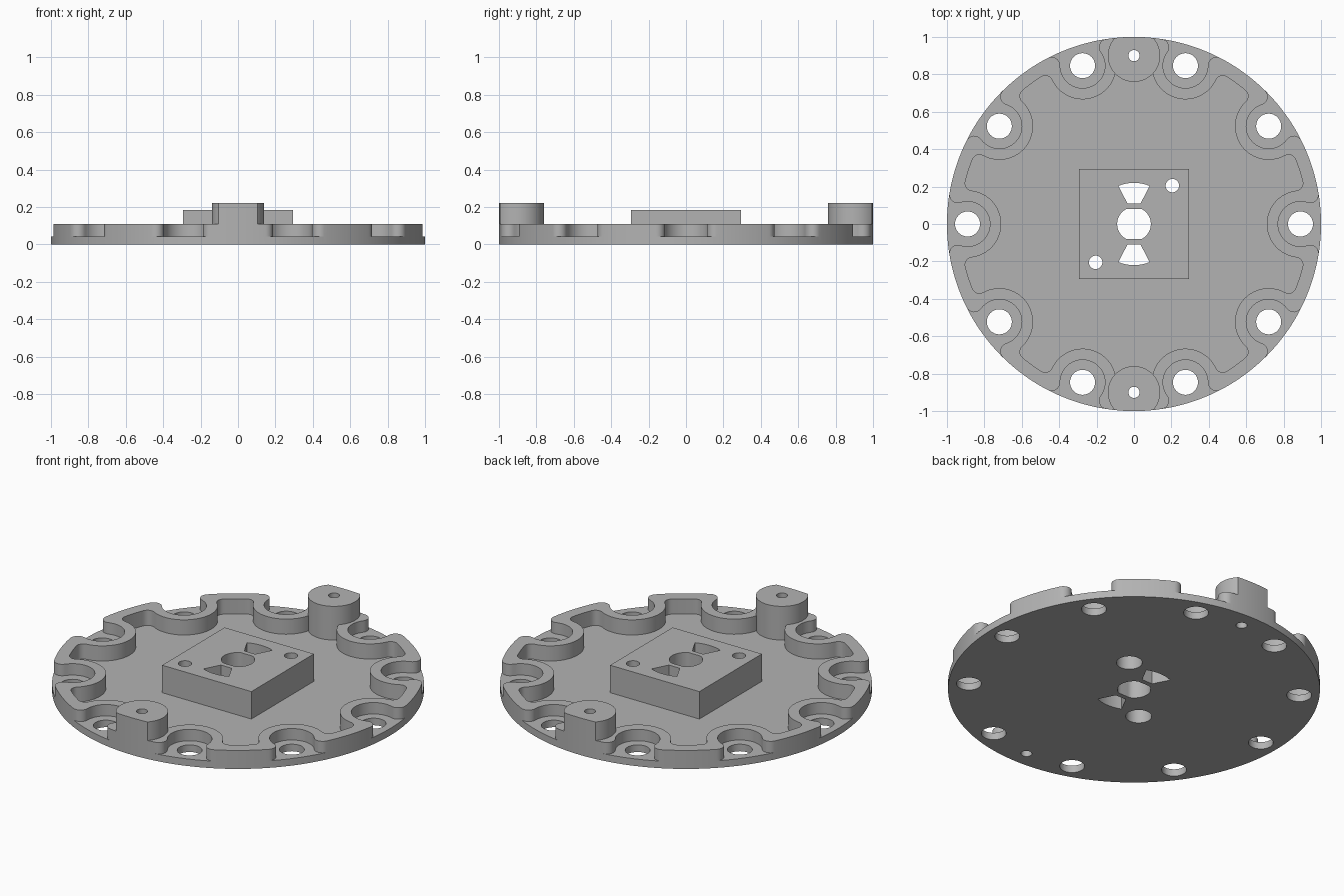
import bpy, bmesh, math
from math import sin, cos, pi, atan2, hypot

if "Cube" in bpy.data.objects:
    bpy.data.objects.remove(bpy.data.objects["Cube"])

HOLE_D = 0.89            # bolt circle radius
SECTORS = 10
FLOOR, LEDGE, RIM, BLOCK, POST = 0.02, 0.042, 0.11, 0.183, 0.22

grey = bpy.data.materials.new("mid grey")
grey.diffuse_color = (0.45, 0.45, 0.45, 1)
grey.use_nodes = True
grey.node_tree.nodes["Principled BSDF"].inputs["Base Color"].default_value = grey.diffuse_color


def make_object(name, bm):
    bmesh.ops.recalc_face_normals(bm, faces=bm.faces)
    me = bpy.data.meshes.new(name)
    bm.to_mesh(me)
    bm.free()
    me.materials.append(grey)
    ob = bpy.data.objects.new(name, me)
    bpy.context.collection.objects.link(ob)
    return ob


def prism(bm, pts, z0, z1):
    """Extrude a closed 2D outline between two heights."""
    lo = [bm.verts.new((x, y, z0)) for x, y in pts]
    hi = [bm.verts.new((x, y, z1)) for x, y in pts]
    bm.faces.new(lo[::-1])
    bm.faces.new(hi)
    n = len(pts)
    for i in range(n):
        j = (i + 1) % n
        bm.faces.new((lo[i], lo[j], hi[j], hi[i]))


def circle(cx, cy, r, n=32):
    return [(cx + r * cos(2 * pi * i / n), cy + r * sin(2 * pi * i / n)) for i in range(n)]


def arc(cx, cy, r, a0, a1, n):
    return [(cx + r * cos(a0 + (a1 - a0) * i / n), cy + r * sin(a0 + (a1 - a0) * i / n))
            for i in range(n + 1)]


def half_scallop(R, r, f):
    """From the bay middle along radius R, through a fillet, around the bolt hole to its axis."""
    a, b = R - f, r + f
    x = (a * a + HOLE_D ** 2 - b * b) / (2 * HOLE_D)
    y = math.sqrt(a * a - x * x)
    t = atan2(y, x)                       # tangent direction on the big arc
    h = atan2(y, x - HOLE_D)              # tangent direction on the hole arc
    pts = arc(0, 0, R, pi / SECTORS, t, 8)
    pts += arc(x, y, f, t, h - pi + (2 * pi if h - pi < t - pi else 0), 8)[1:]
    pts += arc(HOLE_D, 0, r, h, pi, 16)[1:]
    return pts, t


def around(half):
    """Mirror a half sector and repeat it around the centre."""
    sector = half + [(x, -y) for x, y in half[-2:0:-1]]
    out = []
    for k in range(SECTORS):
        a = -2 * pi * k / SECTORS
        out += [(x * cos(a) - y * sin(a), x * sin(a) + y * cos(a)) for x, y in sector]
    return out


# Flange body: round base, open bolt pockets and a wavy rim, as stacked loops
outer_half, mouth = half_scallop(1.0, 0.12, 0.045)
inner_half, _ = half_scallop(0.93, 0.18, 0.04)
circle_half = outer_half[:9] + arc(0, 0, 1.0, mouth, 0, 24)[1:]
edge, outer, inner = around(circle_half), around(outer_half), around(inner_half)

bm = bmesh.new()
loops = [[bm.verts.new((x, y, z)) for x, y in pts] for pts, z in
         ((edge, 0), (edge, LEDGE), (outer, LEDGE), (outer, RIM), (inner, RIM), (inner, FLOOR))]
n = len(edge)
for low, high in zip(loops, loops[1:]):
    for i in range(n):
        j = (i + 1) % n
        bm.faces.new((low[i], low[j], high[j], high[i]))
bm.faces.new(loops[0][::-1])
bm.faces.new(loops[-1])
bmesh.ops.remove_doubles(bm, verts=bm.verts, dist=1e-5)
flange = make_object("flange_body", bm)

# Raised square block in the middle
bm = bmesh.new()
s = 0.293
prism(bm, [(-s, -s), (s, -s), (s, s), (-s, s)], FLOOR, BLOCK)
block = make_object("centre_block", bm)

# Two posts, cut off flush with the flange edge
posts = []
for name, sign in (("back_post", 1), ("front_post", -1)):
    cy = 0.9
    x = math.sqrt(1 - ((1 + cy * cy - 0.14 ** 2) / (2 * cy)) ** 2)
    y = math.sqrt(1 - x * x)
    a = atan2(y - cy, x)
    pts = arc(0, cy, 0.14, pi - a, 2 * pi + a, 36)
    pts += arc(0, 0, 1.0, atan2(y, x), atan2(y, -x), 10)[1:-1]
    bm = bmesh.new()
    prism(bm, [(sign * px, sign * py) for px, py in pts], FLOOR, POST)
    posts.append(make_object(name, bm))

# Cutter for every hole
bm = bmesh.new()
for k in range(SECTORS):
    a = 2 * pi * k / SECTORS
    prism(bm, circle(HOLE_D * cos(a), HOLE_D * sin(a), 0.067), -0.1, 0.08)
for sign in (1, -1):
    prism(bm, circle(0, sign * 0.9, 0.03, 24), -0.1, 0.4)
    # screw holes, wider from below
    c = sign * 0.205
    small, wide = circle(c, c, 0.036), circle(c, c, 0.07)
    rings = [[bm.verts.new((px, py, z)) for px, py in pts] for pts, z in
             ((wide, -0.1), (wide, 0.1), (small, 0.1), (small, 0.4))]
    for low, high in zip(rings, rings[1:]):
        for i in range(32):
            j = (i + 1) % 32
            bm.faces.new((low[i], low[j], high[j], high[i]))
    bm.faces.new(rings[0][::-1])
    bm.faces.new(rings[-1])
    # fan-shaped slots
    fan = [(-0.035, 0.11), (0.035, 0.11)] + arc(0, 0, 0.22, pi / 2 - 0.39, pi / 2 + 0.39, 8)
    prism(bm, [(sign * px, sign * py) for px, py in fan], -0.1, 0.4)
# shaft hole with two flats
prism(bm, [(px, max(-0.081, min(0.081, py))) for px, py in circle(0, 0, 0.09, 48)], -0.1, 0.4)
cutter = make_object("hole_cutter", bm)
cutter.hide_render = True

# Cut, bake and smooth each part
for ob in [flange, block] + posts:
    mod = ob.modifiers.new("holes", 'BOOLEAN')
    mod.operation, mod.solver, mod.object = 'DIFFERENCE', 'EXACT', cutter
    bpy.context.view_layer.update()
    ev = ob.evaluated_get(bpy.context.evaluated_depsgraph_get())
    me = bpy.data.meshes.new_from_object(ev)
    ob.modifiers.clear()
    ob.data = me
    bpy.ops.object.select_all(action='DESELECT')
    ob.select_set(True)
    bpy.context.view_layer.objects.active = ob
    bpy.ops.object.shade_smooth_by_angle(angle=math.radians(30))
bpy.data.objects.remove(cutter)
